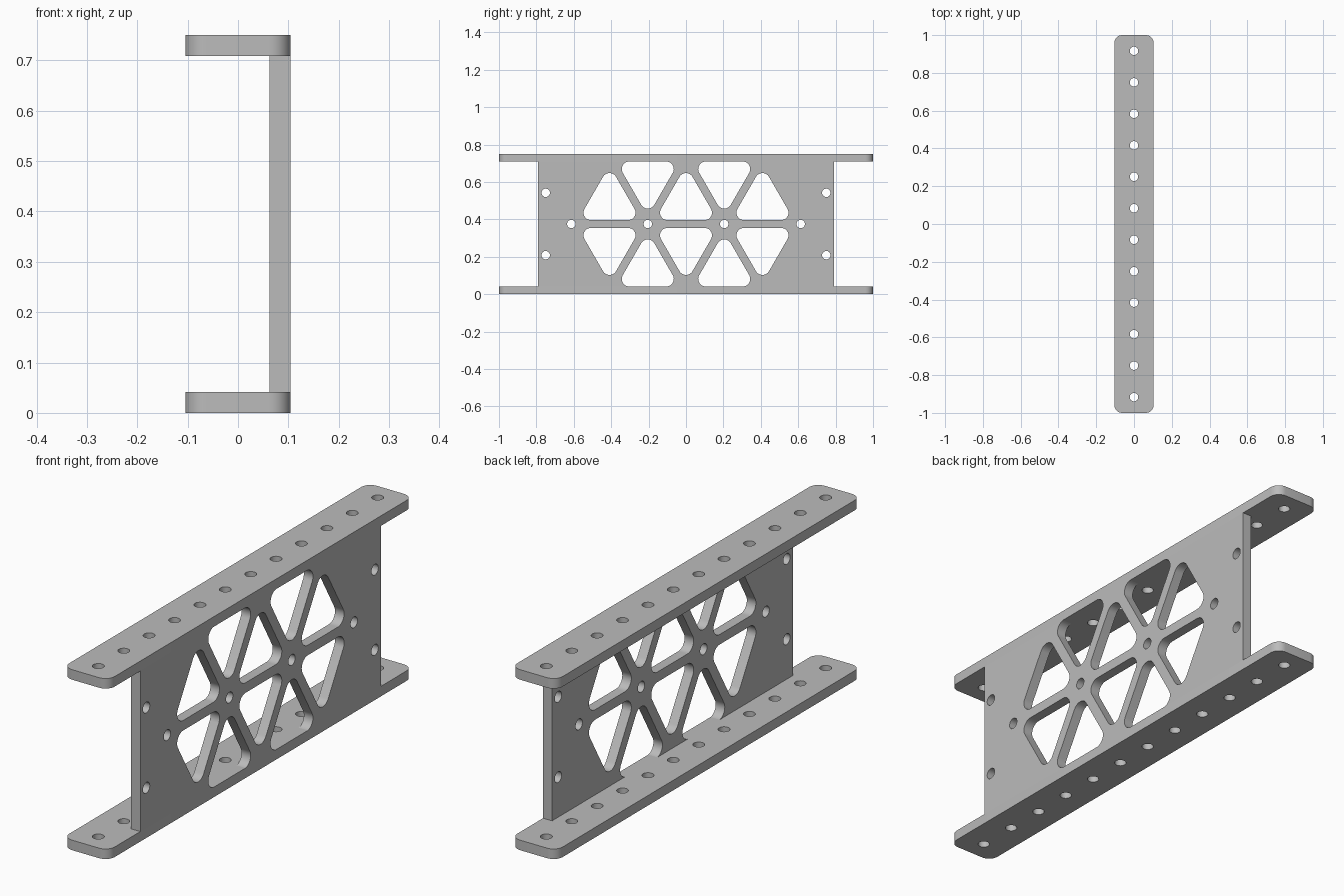
import bpy
import bmesh
from math import sin, cos, pi, radians, sqrt

if "Cube" in bpy.data.objects:
    bpy.data.objects.remove(bpy.data.objects["Cube"], do_unlink=True)

# Main dimensions
HEIGHT = 0.75
MID = HEIGHT / 2
PLATE = 0.0417            # plate thickness and strut width
HALF_W = 0.104            # flange half width
WEB_END = 0.79            # web half length
HOLE_R = 0.0225
ROW = MID - PLATE / 2     # height of one row of the triangle lattice
SIDE = ROW * 2 / sqrt(3)  # spacing of the lattice nodes

grey = bpy.data.materials.new("plain grey")
grey.use_nodes = True
colour = (0.5, 0.5, 0.5, 1)
grey.diffuse_color = colour
grey.node_tree.nodes["Principled BSDF"].inputs["Base Color"].default_value = colour


def arc(cu, cv, r, middle, half, steps):
    """Points on an arc centred on the direction `middle`."""
    return [(cu + r * cos(middle + half * (2 * i / steps - 1)),
             cv + r * sin(middle + half * (2 * i / steps - 1)))
            for i in range(steps + 1)]


def circle(u, v):
    return arc(u, v, HOLE_R, 0, pi, 32)[:-1]


def rounded_rect(hu, hv, r):
    pts = []
    for k, (su, sv) in enumerate([(1, 1), (-1, 1), (-1, -1), (1, -1)]):
        pts += arc(su * (hu - r), sv * (hv - r), r, pi / 4 + k * pi / 2, pi / 4, 10)
    return pts


def rounded_triangle(u, v, apothem, r, sign):
    reach = 2 * (apothem - r)
    pts = []
    for k in range(3):
        a = sign * pi / 2 + k * 2 * pi / 3
        pts += arc(u + reach * cos(a), v + reach * sin(a), r, a, pi / 3, 12)
    return pts


def flat(u, v, w):        # profile lying in plan
    return (u, v, w)


def upright(u, v, w):     # profile standing across x
    return (w, u, v)


def prisms(name, profiles, place, low, high):
    """One object made of closed prisms extruded from the profiles."""
    bm = bmesh.new()
    for pts in profiles:
        bottom = [bm.verts.new(place(u, v, low)) for u, v in pts]
        top = [bm.verts.new(place(u, v, high)) for u, v in pts]
        bm.faces.new(bottom[::-1])
        bm.faces.new(top)
        for i in range(len(pts)):
            j = (i + 1) % len(pts)
            bm.faces.new((bottom[i], bottom[j], top[j], top[i]))
    mesh = bpy.data.meshes.new(name)
    bm.to_mesh(mesh)
    bm.free()
    mesh.materials.append(grey)
    obj = bpy.data.objects.new(name, mesh)
    bpy.context.collection.objects.link(obj)
    return obj


def plate(name, outline, holes, place, low, high):
    """A plate with the holes cut through it."""
    obj = prisms(name, [outline], place, low, high)
    cutter = prisms(name + "_cutter", holes, place, low - 0.05, high + 0.05)
    cutter.hide_render = True
    mod = obj.modifiers.new("holes", "BOOLEAN")
    mod.operation = "DIFFERENCE"
    mod.solver = "EXACT"
    mod.object = cutter
    bpy.ops.object.select_all(action="DESELECT")
    bpy.context.view_layer.objects.active = obj
    obj.select_set(True)
    bpy.ops.object.modifier_apply(modifier=mod.name)
    bpy.data.objects.remove(cutter, do_unlink=True)
    bpy.ops.object.shade_smooth_by_angle(angle=radians(30))
    return obj


# Top and bottom flanges with a row of twelve holes
flange = rounded_rect(HALF_W, 1, PLATE)
flange_holes = [circle(0, (i - 5.5) / 6) for i in range(12)]
plate("bottom_flange", flange, flange_holes, flat, 0, PLATE)
plate("top_flange", flange, flange_holes, flat, HEIGHT - PLATE, HEIGHT)

# Web cut-outs: two mirrored rows of triangles around the middle strut
apothem = ROW / 3 - PLATE / 2
web_holes = []
for sign in (1, -1):
    for k in (-1, 0, 1):
        z = MID + sign * (PLATE / 2 + apothem)
        web_holes.append(rounded_triangle(k * SIDE, z, apothem, 0.04, sign))
    for k in (-0.5, 0.5):
        # these reach just past the flange face, so the web edge opens cleanly
        z = MID + sign * (MID - PLATE - apothem + 0.0005)
        web_holes.append(rounded_triangle(k * SIDE, z, apothem, 0.04, -sign))

# Web bolt holes at the lattice nodes and near the ends
web_holes += [circle(k * SIDE, MID) for k in (-1.5, -0.5, 0.5, 1.5)]
web_holes += [circle(y, MID + dz) for y in (-0.75, 0.75) for dz in (-1 / 6, 1 / 6)]

# Upright web on the left side, between the flanges
web = [(-WEB_END, PLATE), (WEB_END, PLATE),
       (WEB_END, HEIGHT - PLATE), (-WEB_END, HEIGHT - PLATE)]
plate("web", web, web_holes, upright, HALF_W - PLATE, HALF_W)
